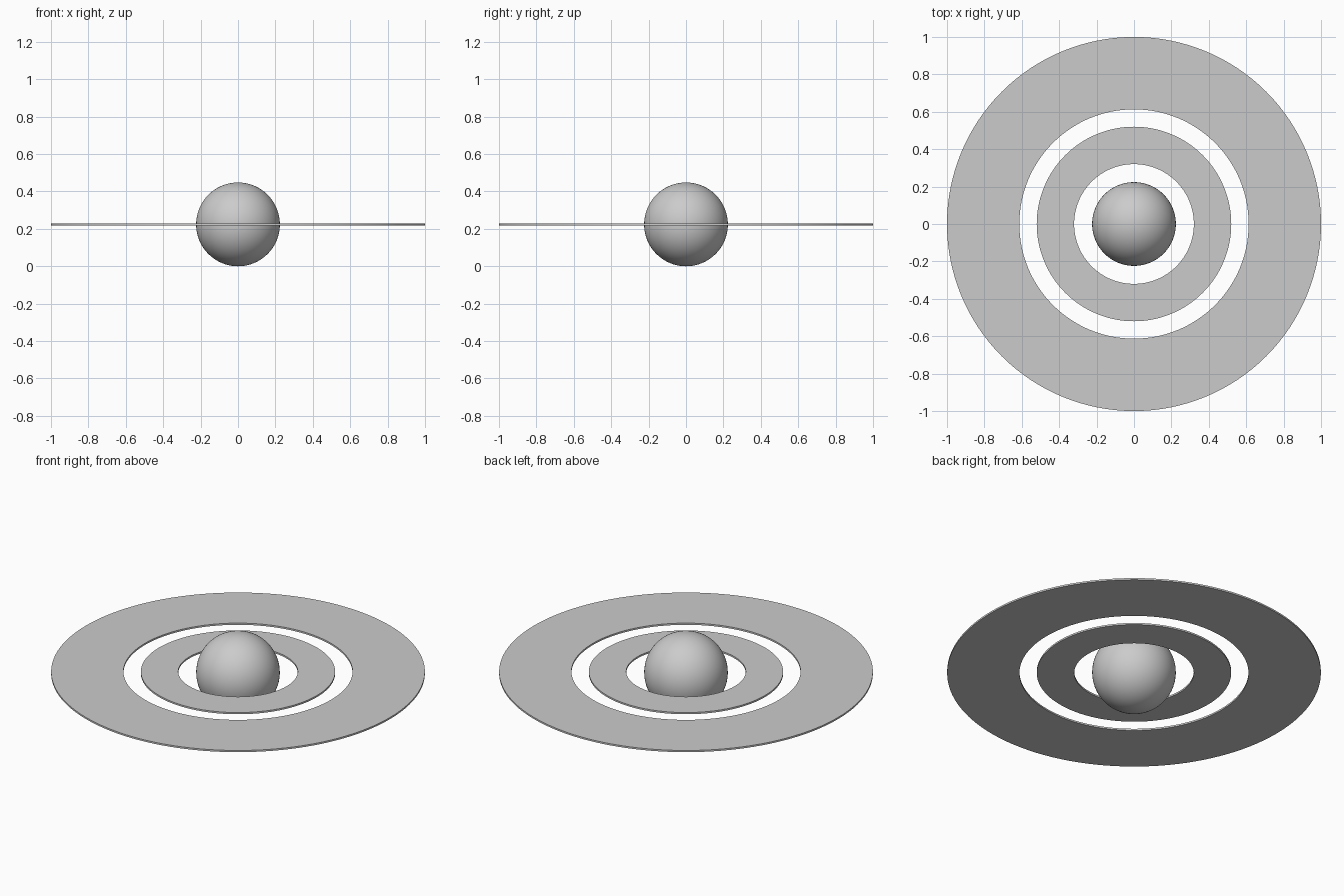
import bpy, bmesh
from math import cos, sin, tau, radians

if "Cube" in bpy.data.objects:
    bpy.data.objects.remove(bpy.data.objects["Cube"])

R = 0.224      # planet radius, also the height of the ring plane
T = 0.01       # ring thickness
N = 128        # segments around each ring


def smooth(obj):
    bpy.ops.object.select_all(action='DESELECT')
    obj.select_set(True)
    bpy.context.view_layer.objects.active = obj
    bpy.ops.object.shade_smooth_by_angle(angle=radians(30))


def flat_ring(name, inner, outer):
    """Flat washer with a rectangular section swept around z."""
    section = [(inner, -T / 2), (outer, -T / 2), (outer, T / 2), (inner, T / 2)]
    bm = bmesh.new()
    loops = [[bm.verts.new((r * cos(tau * i / N), r * sin(tau * i / N), z))
              for r, z in section] for i in range(N)]
    for i in range(N):
        a, b = loops[i], loops[(i + 1) % N]
        for k in range(4):
            m = (k + 1) % 4
            bm.faces.new((a[k], a[m], b[m], b[k]))
    bmesh.ops.recalc_face_normals(bm, faces=bm.faces)
    mesh = bpy.data.meshes.new(name)
    bm.to_mesh(mesh)
    bm.free()
    obj = bpy.data.objects.new(name, mesh)
    obj.location.z = R
    bpy.context.collection.objects.link(obj)
    smooth(obj)


# Planet
bpy.ops.mesh.primitive_uv_sphere_add(segments=64, ring_count=32, radius=R, location=(0, 0, R))
planet = bpy.context.object
planet.name = "planet"
smooth(planet)

# Rings with a gap between them
flat_ring("inner_ring", 0.32, 0.52)
flat_ring("outer_ring", 0.613, 1.0)
